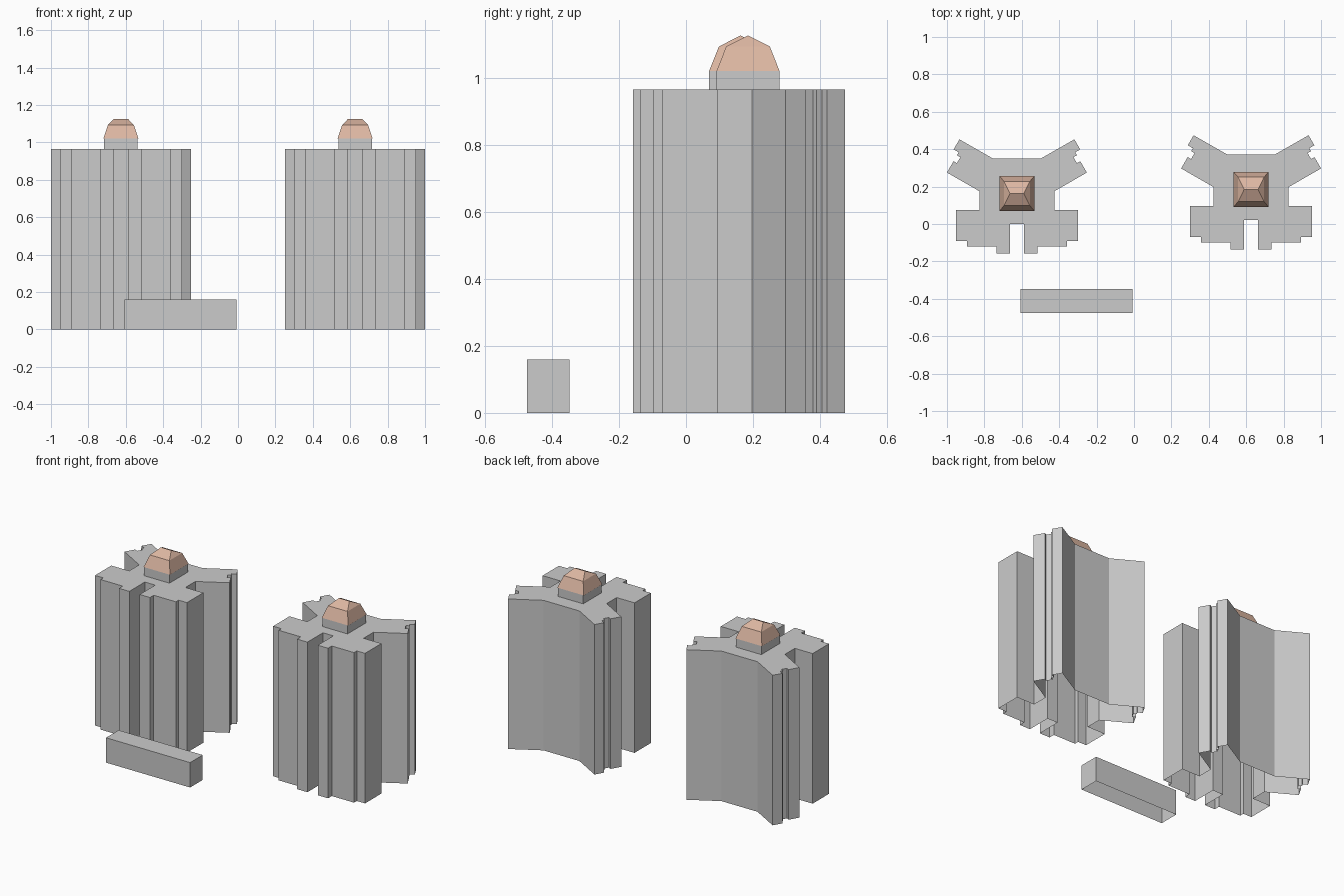
import bpy, bmesh, math

if "Cube" in bpy.data.objects:
    bpy.data.objects.remove(bpy.data.objects["Cube"])

copper = bpy.data.materials.new("copper_roof")
copper.diffuse_color = (0.72, 0.47, 0.36, 1)
copper.use_nodes = True
copper.node_tree.nodes["Principled BSDF"].inputs["Base Color"].default_value = copper.diffuse_color


def loft(name, rings, location, cap=True, mat=None):
    """Skin stacked counter-clockwise rings; open underneath, optional lid."""
    bm = bmesh.new()
    loops = [[bm.verts.new(p) for p in ring] for ring in rings]
    n = len(loops[0])
    for low, high in zip(loops, loops[1:]):
        for i in range(n):
            j = (i + 1) % n
            bm.faces.new((low[i], low[j], high[j], high[i]))
    if cap:
        bm.faces.new(loops[-1])
    bmesh.ops.remove_doubles(bm, verts=bm.verts, dist=1e-5)
    bmesh.ops.dissolve_degenerate(bm, edges=bm.edges, dist=1e-5)
    me = bpy.data.meshes.new(name)
    bm.to_mesh(me)
    bm.free()
    ob = bpy.data.objects.new(name, me)
    bpy.context.collection.objects.link(ob)
    ob.location = location
    if mat:
        me.materials.append(mat)
    return ob


def prism(name, outline, z0, z1, location):
    return loft(name, [[(x, y, z) for x, y in outline] for z in (z0, z1)], location)


def rect(hx, hy):
    return [(-hx, -hy), (hx, -hy), (hx, hy), (-hx, hy)]


# Right half of the tower plan, front notch round to the back wall
half = [(0.037, 0.0), (0.037, -0.158), (0.11, -0.158), (0.11, -0.12),
        (0.268, -0.12), (0.268, -0.092), (0.327, -0.092), (0.327, 0.074),
        (0.2, 0.074), (0.2, 0.175)]

# Stepped end of the angled wing: (along wing, across wing)
c, s = math.cos(math.radians(30)), math.sin(math.radians(30))
for a, p in [(0, 0), (0, 0.07), (-0.021, 0.07), (-0.021, 0.107), (0, 0.107),
             (0, 0.125), (0.031, 0.125), (0.031, 0.187)]:
    half.append((0.374 + a * c - p * s, 0.275 + a * s + p * c))
half.append((0.128, 0.35))
plan = half + [(-x, y) for x, y in reversed(half)]

for side, x, y in (("left", -0.626, 0.0), ("right", 0.626, 0.022)):
    # Main tower and rooftop plant room
    prism(side + "_tower", plan, 0, 0.965, (x, y, 0))
    top = (x, y + 0.163, 0)
    prism(side + "_plant_room", rect(0.09, 0.094), 0.965, 1.02, top)
    # Two-pitch roof ending in a short ridge
    loft(side + "_roof",
         [[(px, py, z) for px, py in rect(hx, hy)] for hx, hy, z in
          ((0.094, 0.094, 1.02), (0.069, 0.065, 1.093), (0.037, 0, 1.126))],
         top, cap=False, mat=copper)

# Low block in front
prism("low_block", rect(0.299, 0.064), 0, 0.16, (-0.307, -0.411, 0))
